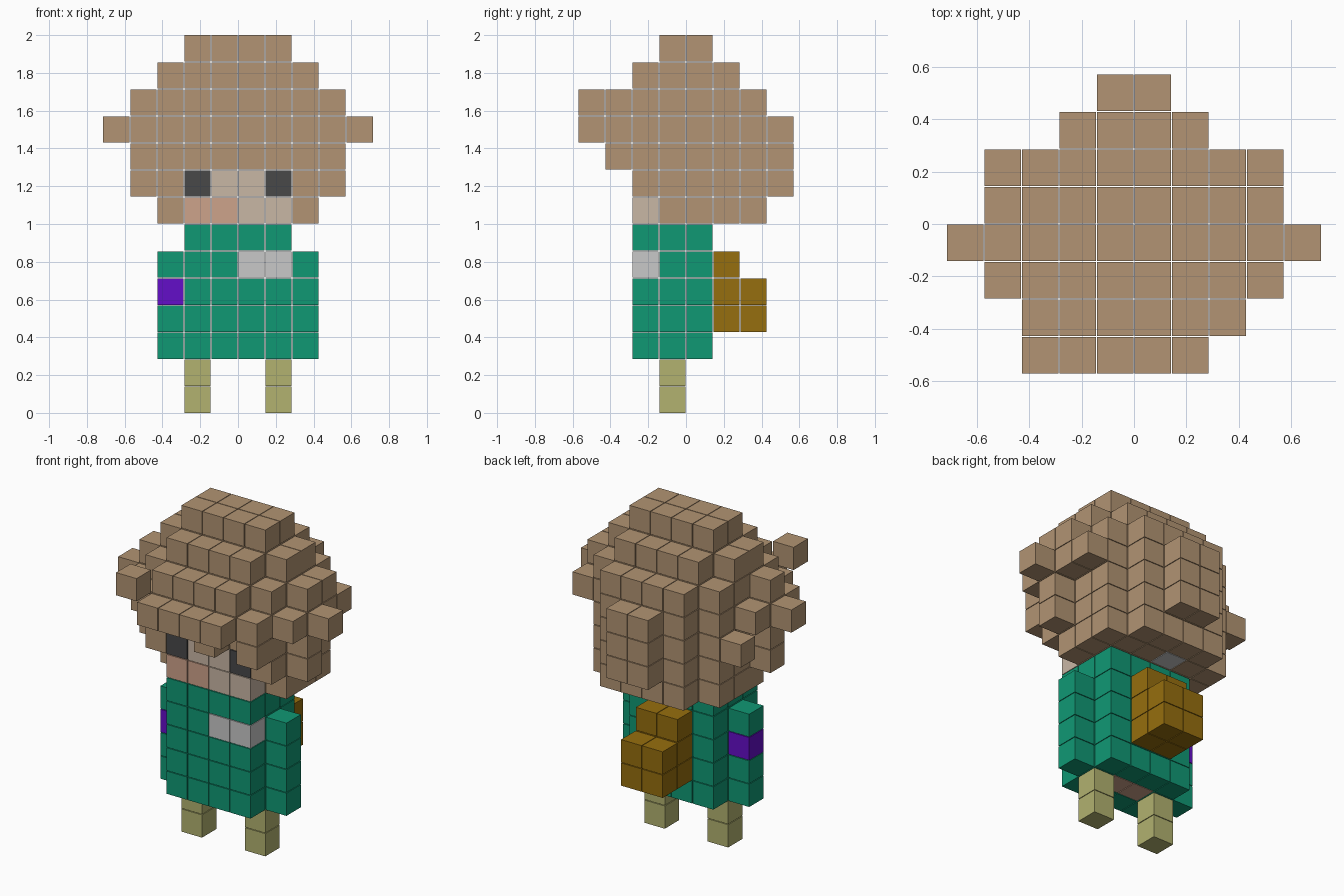
import bpy, bmesh
from mathutils import Matrix, Vector

if "Cube" in bpy.data.objects:
    bpy.data.objects.remove(bpy.data.objects["Cube"])

PITCH = 0.1431           # spacing of the cubes
SIZE = PITCH * 0.972     # each cube is slightly smaller than its cell


def material(name, rgb):
    m = bpy.data.materials.new(name)
    lin = [(c / 255 / 12.92) if c / 255 <= 0.04045 else ((c / 255 + 0.055) / 1.055) ** 2.4 for c in rgb]
    m.diffuse_color = (*lin, 1)
    m.use_nodes = True
    m.node_tree.nodes["Principled BSDF"].inputs["Base Color"].default_value = m.diffuse_color
    return m


hair_brown = material("hair brown", (178, 148, 115))
skin = material("skin", (201, 183, 165))
blush = material("blush", (206, 163, 139))
eye_dark = material("eye dark grey", (72, 72, 73))
teal = material("teal", (16, 152, 116))
light_grey = material("light grey", (200, 200, 200))
purple = material("purple", (100, 14, 200))
olive = material("olive", (178, 178, 112))
ochre = material("ochre", (150, 110, 14))


def build(name, cells, mat):
    """One object made of a cube on every grid cell (x, y, z)."""
    bm = bmesh.new()
    for x, y, z in sorted(cells):
        centre = Vector((x + 0.5, y + 0.5, z)) * PITCH + Vector((0, 0, SIZE / 2))
        bmesh.ops.create_cube(bm, size=SIZE, matrix=Matrix.Translation(centre))
    mesh = bpy.data.meshes.new(name)
    bm.to_mesh(mesh)
    bm.free()
    mesh.materials.append(mat)
    obj = bpy.data.objects.new(name, mesh)
    bpy.context.collection.objects.link(obj)
    return obj


def block(xs, ys, zs):
    """All cells in inclusive ranges."""
    return {(x, y, z) for x in range(xs[0], xs[1] + 1)
            for y in range(ys[0], ys[1] + 1) for z in range(zs[0], zs[1] + 1)}


# face: front plate of the head, with eyes and a blushing cheek
face = block((-2, 1), (-2, -2), (7, 8))
eyes = {(-2, -2, 8), (1, -2, 8)}
cheek = {(-2, -2, 7), (-1, -2, 7)}
build("face", face - eyes - cheek, skin)
build("eyes", eyes, eye_dark)
build("cheek", cheek, blush)

# hair: for each height, the first row and the half width of each row behind it
layers = {
    13: (-1, [2, 2]),
    12: (-2, [2, 3, 3, 2]),
    11: (-3, [2, 3, 4, 4, 3, 2]),
    10: (-4, [2, 3, 4, 5, 4, 4, 2, 1]),
    9: (-2, [3, 4, 3, 3, 2, 1]),
    8: (-2, [3, 4, 3, 3, 2, 1]),
    7: (-1, [3, 3, 3, 2]),
}
hair = set()
for z, (first, halves) in layers.items():
    for i, h in enumerate(halves):
        hair |= block((-h, h - 1), (first + i, first + i), (z, z))
nape = {(-1, 1, 7)}
hair -= {(-4, 0, 11), (-4, 1, 10)}
hair |= {(-3, -4, 11), (0, -3, 9), (2, -3, 9), (-4, 1, 9)}   # loose locks
build("hair", hair - face - nape, hair_brown)
build("nape_patch", nape, light_grey)

# torso with chest badge
badge = {(0, -2, 5), (1, -2, 5)}
hips = block((-1, 0), (-1, -1), (2, 2))
build("torso", block((-2, 1), (-2, 0), (2, 6)) - badge - hips, teal)
build("chest_badge", badge, light_grey)
build("hip_underside", hips, blush)

# arms, one with a band
band = {(-3, -1, 4)}
for name, x in (("left_arm", 2), ("right_arm", -3)):
    build(name, block((x, x), (-1, -1), (2, 5)) - band, teal)
build("arm_band", band, purple)

# legs
for name, x in (("left_leg", 1), ("right_leg", -2)):
    build(name, block((x, x), (-1, -1), (0, 1)), olive)

# backpack
build("backpack", block((-1, 0), (1, 1), (3, 5)) | block((-1, 0), (2, 2), (3, 4)), ochre)
